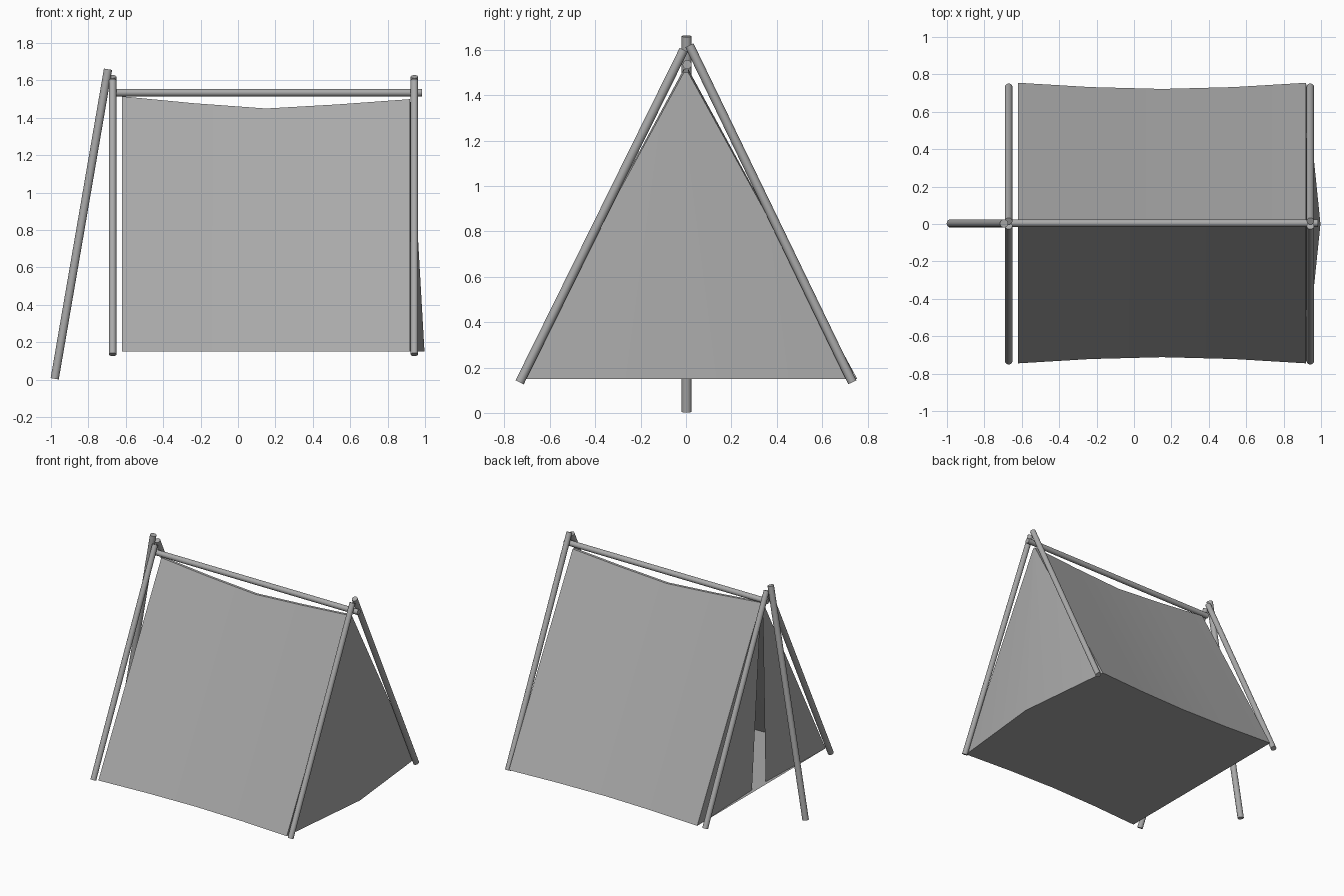
import bpy, bmesh
from mathutils import Vector

cube = bpy.data.objects.get("Cube")
if cube:
    bpy.data.objects.remove(cube, do_unlink=True)

GREY = (0.4, 0.4, 0.4, 1)
mat = bpy.data.materials.new("plain grey")
mat.use_nodes = True
mat.diffuse_color = GREY
mat.node_tree.nodes["Principled BSDF"].inputs["Base Color"].default_value = GREY


def finish(name, bm, fix_normals=False):
    if fix_normals:
        bmesh.ops.recalc_face_normals(bm, faces=bm.faces[:])
    mesh = bpy.data.meshes.new(name)
    bm.to_mesh(mesh)
    bm.free()
    mesh.materials.append(mat)
    ob = bpy.data.objects.new(name, mesh)
    bpy.context.collection.objects.link(ob)
    bpy.ops.object.select_all(action='DESELECT')
    ob.select_set(True)
    bpy.context.view_layer.objects.active = ob
    bpy.ops.object.shade_smooth_by_angle(angle=0.6)
    return ob


def pole(name, start, end, radius=0.02):
    a, b = Vector(start), Vector(end)
    bm = bmesh.new()
    bmesh.ops.create_cone(bm, cap_ends=True, segments=16, radius1=radius,
                          radius2=radius, depth=(b - a).length)
    ob = finish(name, bm)
    ob.location = (a + b) / 2
    ob.rotation_mode = 'QUATERNION'
    ob.rotation_quaternion = (b - a).to_track_quat('Z', 'Y')


# Pole frame: two crossed pairs of legs, a ridge pole and a leaning prop
for end, x in (("right", -0.67), ("left", 0.943)):
    pole(end + "_front_leg", (x, -0.733, 0.135), (x, -0.01, 1.6))
    pole(end + "_back_leg", (x, 0.733, 0.135), (x, 0.015, 1.62))
pole("ridge_pole", (-0.67, 0.005, 1.535), (0.985, 0.005, 1.535))
pole("prop_pole", (-0.98, 0.003, 0.005), (-0.695, 0.003, 1.66), 0.022)

# Tent cloth: stations along x as (ridge height, half width at the ground)
HEM, X0, X1 = 0.15, -0.62, 0.92
stations = [(1.515, 0.75), (1.478, 0.727), (1.45, 0.717), (1.472, 0.727), (1.5, 0.75)]
bm = bmesh.new()
rows = []
for i, (ridge, half) in enumerate(stations):
    x = X0 + (X1 - X0) * i / (len(stations) - 1)
    rows.append([bm.verts.new(p) for p in (
        (x, -half + 0.005, HEM), (x, -0.01, ridge),
        (x, 0.01, ridge), (x, half + 0.005, HEM))])

# Walls, narrow ridge strip and floor
for a, b in zip(rows, rows[1:]):
    for j in range(4):
        k = (j + 1) % 4
        bm.faces.new((a[j], b[j], b[k], a[k]))

# Closed end, pushed out along its middle
fl, tl, tr, br = rows[-1]
bulge = bm.verts.new((0.997, 0, HEM))
for tri in ((fl, bulge, tl), (tl, bulge, tr), (tr, bulge, br), (fl, br, bulge)):
    bm.faces.new(tri)

# Open end: two flaps with a narrow slit between them
fl, tl, tr, br = rows[0]
for side, corner, top in ((-1, fl, tl), (1, br, tr)):
    edge = bm.verts.new((X0 + 0.025, side * 0.08, HEM))
    bm.faces.new((corner, top, edge))
finish("tent_cloth", bm, True)
